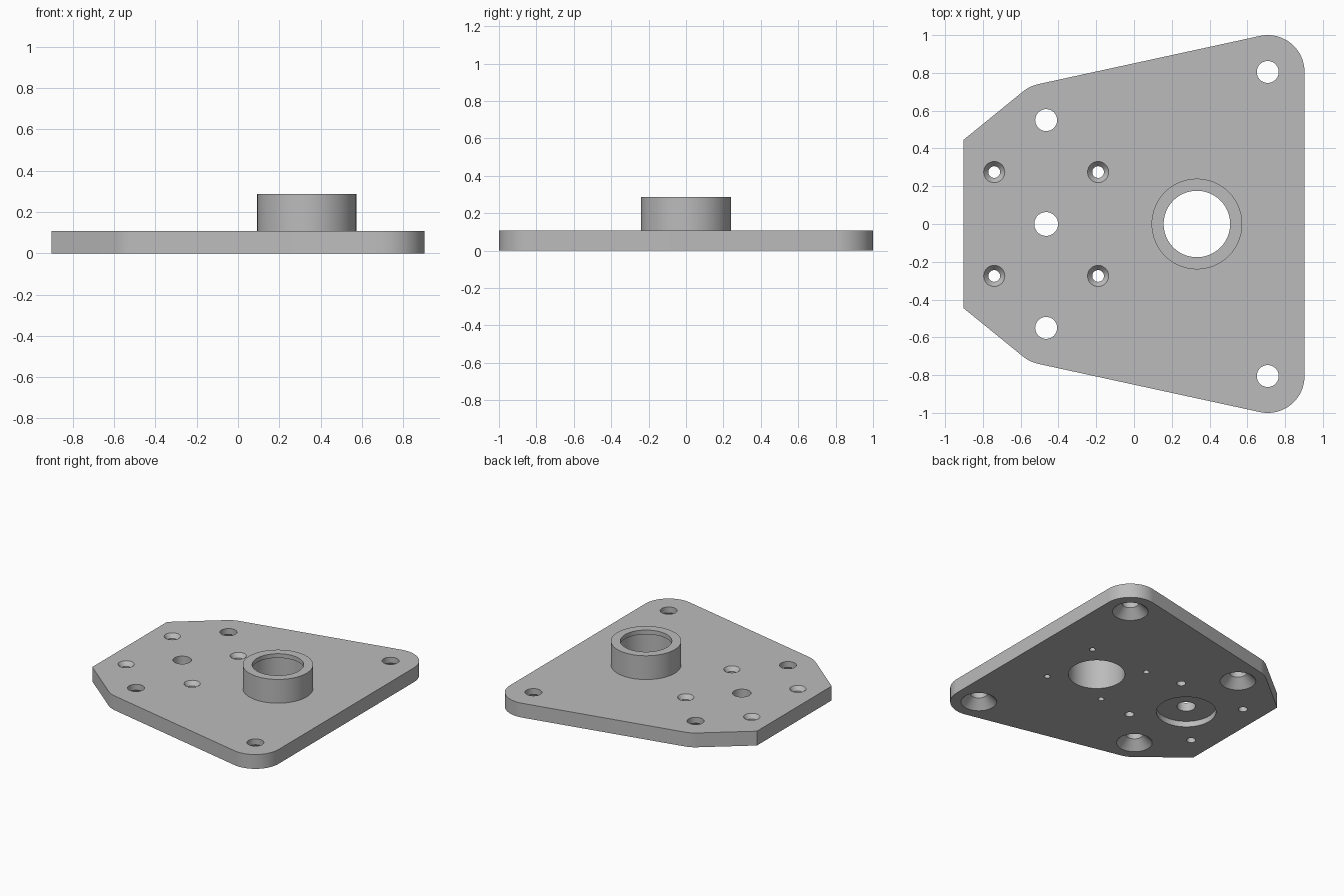
import bpy, bmesh
from math import sin, cos, pi, radians

cube = bpy.data.objects.get("Cube")
if cube:
    bpy.data.objects.remove(cube, do_unlink=True)

THICK, TOP = 0.108, 0.287
CORNER = 0.195
BORE_X, HOLE_X = 0.333, -0.465
LOW, HIGH = -0.05, 0.4

metal = bpy.data.materials.new("grey metal")
metal.use_nodes = True
grey = (0.5, 0.5, 0.5, 1)
metal.diffuse_color = grey
metal.node_tree.nodes["Principled BSDF"].inputs["Base Color"].default_value = grey


def make_object(name, bm):
    bmesh.ops.recalc_face_normals(bm, faces=bm.faces)
    mesh = bpy.data.meshes.new(name)
    bm.to_mesh(mesh)
    bm.free()
    obj = bpy.data.objects.new(name, mesh)
    mesh.materials.append(metal)
    bpy.context.collection.objects.link(obj)
    return obj


def lathe(name, x, y, profile, sides=48):
    """Solid of revolution from (radius, z) pairs, capped at both ends."""
    bm = bmesh.new()
    rings = [[bm.verts.new((x + r * cos(2 * pi * i / sides),
                            y + r * sin(2 * pi * i / sides), z))
              for i in range(sides)] for r, z in profile]
    for a, b in zip(rings, rings[1:]):
        for i in range(sides):
            j = (i + 1) % sides
            bm.faces.new((a[i], a[j], b[j], b[i]))
    bm.faces.new(rings[0])
    bm.faces.new(rings[-1])
    return make_object(name, bm)


def combine(target, tool, operation="DIFFERENCE"):
    tool.hide_render = True
    mod = target.modifiers.new(tool.name, "BOOLEAN")
    mod.operation = operation
    mod.solver = "EXACT"
    mod.object = tool
    bpy.context.view_layer.objects.active = target
    bpy.ops.object.modifier_apply(modifier=mod.name)
    bpy.data.objects.remove(tool, do_unlink=True)


def arc(cx, cy, start, end, steps):
    angles = [radians(start + (end - start) * i / steps) for i in range(steps + 1)]
    return [(cx + CORNER * cos(a), cy + CORNER * sin(a)) for a in angles]


# Plate: rounded outline mirrored across the centre line, then extruded
half = arc(0.708, 0.805, 0, 102.3, 24) + arc(HOLE_X, 0.55, 102.3, 128, 8)
half.append((-0.903, 0.445))
outline = half + [(x, -y) for x, y in reversed(half)]
bm = bmesh.new()
base = bm.faces.new([bm.verts.new((x, y, 0)) for x, y in outline])
extruded = bmesh.ops.extrude_face_region(bm, geom=[base])["geom"]
bmesh.ops.translate(bm, vec=(0, 0, THICK),
                    verts=[v for v in extruded if isinstance(v, bmesh.types.BMVert)])
plate = make_object("mounting_plate", bm)

# Boss with a pocket from below and a thin lip at its top
combine(plate, lathe("boss", BORE_X, 0, [(0.24, 0.05), (0.24, TOP)], 96), "UNION")
combine(plate, lathe("bore", BORE_X, 0, [(0.193, LOW), (0.193, 0.255),
                                         (0.176, 0.255), (0.176, HIGH)], 96))

# Centre hole with a shallow round recess below
combine(plate, lathe("recessed_hole", HOLE_X, 0, [(0.204, LOW), (0.204, 0.043),
                                                  (0.063, 0.043), (0.063, HIGH)], 64))

for side in (1, -1):
    # Corner holes, countersunk from below
    for x, y in ((0.708, 0.805), (HOLE_X, 0.55)):
        combine(plate, lathe("corner_hole", x, side * y,
                             [(0.122, LOW), (0.122, 0), (0.058, 0.064), (0.058, HIGH)]))
    # Small screw holes, countersunk from above
    for x in (-0.74, -0.19):
        combine(plate, lathe("screw_hole", x, side * 0.275,
                             [(0.031, LOW), (0.031, THICK - 0.03),
                              (0.056, THICK), (0.056, HIGH)], 32))
    # Blind holes below, around the bore
    for dx in (-0.24, 0.24):
        combine(plate, lathe("blind_hole", BORE_X + dx, side * 0.24,
                             [(0.021, LOW), (0.021, 0.075)], 24))

bpy.ops.object.select_all(action="DESELECT")
plate.select_set(True)
bpy.context.view_layer.objects.active = plate
bpy.ops.object.shade_smooth_by_angle(angle=radians(25))
